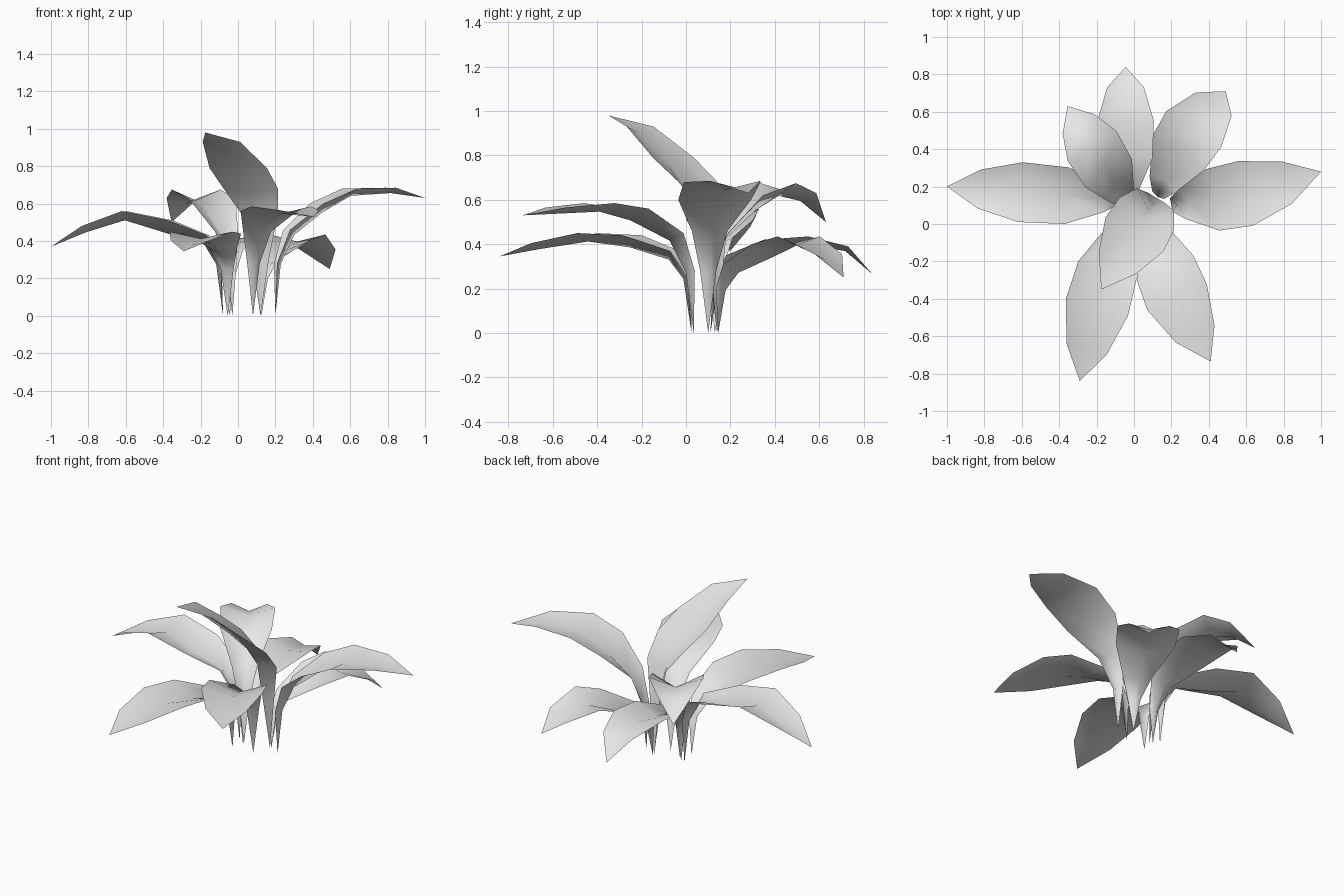
import bpy, bmesh
from mathutils import Vector

cube = bpy.data.objects.get("Cube")
if cube:
    bpy.data.objects.remove(cube)

leaf_grey = bpy.data.materials.new("leaf_grey")
leaf_grey.use_nodes = True
grey = (0.8, 0.8, 0.8, 1)
leaf_grey.diffuse_color = grey
leaf_grey.node_tree.nodes["Principled BSDF"].inputs["Base Color"].default_value = grey

# Half width and crease depth at each station between root and tip
WIDTHS = (0.036, 0.08, 0.163, 0.172, 0.112)
CREASES = (0.8, 0.6, 0.34, 0.22, 0.25)


def make_leaf(name, root, tip, scale, path, base=1, fold=1, bow=0):
    """Folded blade: path holds (distance from root, height) of its edges.
    base widens the part near the stem, fold deepens the crease,
    bow bends the midline sideways."""
    start = Vector((*root, 0))
    end = Vector(tip)
    out = end - start
    out.z = 0
    reach = out.length
    out.normalize()
    up = Vector((0, 0, 1))
    side = up.cross(out)
    line = [start]
    for r, z in path:
        t = r / reach
        line.append(start + out * r + up * z + side * bow * 4 * t * (1 - t))
    line.append(end)

    bm = bmesh.new()
    rows = []
    for i, (width, crease) in enumerate(zip(WIDTHS, CREASES), 1):
        tangent = (line[i + 1] - line[i - 1]).normalized()
        normal = tangent.cross(side)
        half = width * scale
        if i < 3:
            half *= base
        else:
            crease *= fold
        middle = line[i] - normal * half * crease
        rows.append([bm.verts.new(p) for p in
                     (line[i] + side * half, middle, line[i] - side * half)])
    root_vert, tip_vert = bm.verts.new(start), bm.verts.new(end)
    for k in (0, 1):
        bm.faces.new((root_vert, rows[0][k + 1], rows[0][k]))
        for a, b in zip(rows, rows[1:]):
            bm.faces.new((a[k], a[k + 1], b[k + 1], b[k]))
        bm.faces.new((rows[-1][k], rows[-1][k + 1], tip_vert))
    for face in bm.faces:
        face.smooth = True
    mesh = bpy.data.meshes.new(name)
    bm.to_mesh(mesh)
    bm.free()
    mesh.materials.append(leaf_grey)
    leaf = bpy.data.objects.new(name, mesh)
    bpy.context.collection.objects.link(leaf)


# Ring of arching leaves
make_leaf("right_side_leaf", (-.08, .13), (-1, .2, .37), .93,
          [(.01, .28), (.08, .43), (.28, .51), (.53, .56), (.75, .48)], fold=1.4)
make_leaf("left_side_leaf", (.2, .1), (1, .28, .63), 1.03,
          [(0, .28), (.06, .46), (.22, .6), (.4, .68), (.63, .685)], bow=-.025)
make_leaf("front_right_leaf", (-.055, .025), (-.29, -.84, .345), 1,
          [(.01, .25), (.08, .37), (.28, .44), (.49, .45), (.72, .405)], bow=-.015)
make_leaf("front_left_leaf", (.08, .035), (.41, -.735, .53), 1.01,
          [(.01, .28), (.08, .45), (.28, .56), (.45, .585), (.67, .565)], bow=-.03)
make_leaf("back_leaf", (-.045, .11), (-.045, .84, .265), .88,
          [(.01, .22), (.07, .35), (.24, .42), (.44, .435), (.62, .39)])
make_leaf("back_right_leaf", (-.03, .1), (-.355, .63, .5), .89,
          [(.01, .28), (.06, .45), (.2, .62), (.37, .675), (.51, .63)], fold=1.7)
make_leaf("back_left_leaf", (.125, .145), (.49, .71, .25), 1.02,
          [(.01, .2), (.07, .31), (.265, .4), (.41, .435), (.58, .355)], bow=.035)

# Tall upright leaf in the middle
make_leaf("centre_leaf", (.12, .14), (-.175, -.35, .98), 1.04,
          [(0, .3), (.01, .55), (.1, .68), (.23, .79), (.405, .93)], base=1.4)
